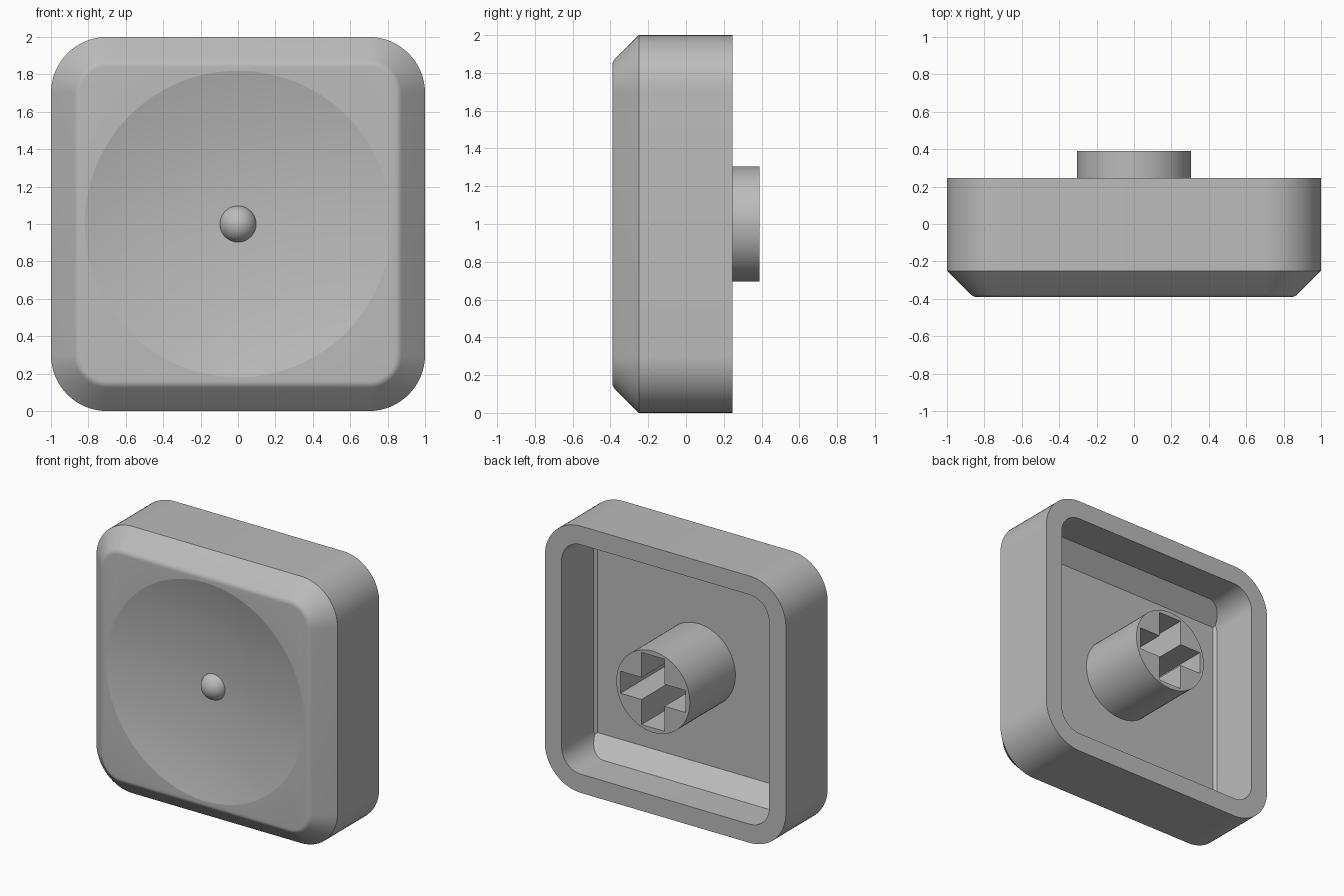
import bpy, bmesh
from math import sin, cos, radians, sqrt, pi
from mathutils import Vector

if "Cube" in bpy.data.objects:
    bpy.data.objects.remove(bpy.data.objects["Cube"])

MID = 1.0       # height of the centre
FRONT, BACK, FLOOR = -0.39, 0.245, -0.15
CORNER_STEPS = 16

grey = bpy.data.materials.new("plain grey")
grey.use_nodes = True
colour = (0.5, 0.5, 0.5, 1)
grey.diffuse_color = colour
grey.node_tree.nodes["Principled BSDF"].inputs["Base Color"].default_value = colour


def outline(half, radius):
    """Rounded square in x and z; radius equal to half gives a circle."""
    pts = []
    for quarter, (sx, sz) in enumerate([(1, 1), (-1, 1), (-1, -1), (1, -1)]):
        full_round = half - radius < 1e-6
        for i in range(CORNER_STEPS + (0 if full_round else 1)):
            a = (quarter + i / CORNER_STEPS) * pi / 2
            pts.append((sx * (half - radius) + radius * cos(a),
                        sz * (half - radius) + radius * sin(a)))
    return pts


def finish(bm, name):
    bmesh.ops.recalc_face_normals(bm, faces=bm.faces)
    mesh = bpy.data.meshes.new(name)
    bm.to_mesh(mesh)
    bm.free()
    mesh.materials.append(grey)
    ob = bpy.data.objects.new(name, mesh)
    bpy.context.collection.objects.link(ob)
    return ob


def loft(rings):
    """Closed solid through (half width, corner radius, y) rings."""
    bm = bmesh.new()
    loops = [[bm.verts.new((x, y, z + MID)) for x, z in outline(h, r)]
             for h, r, y in rings]
    for a, b in zip(loops, loops[1:]):
        for i in range(len(a)):
            j = (i + 1) % len(a)
            bm.faces.new((a[i], a[j], b[j], b[i]))
    bm.faces.new(loops[0])
    bm.faces.new(loops[-1])
    return bm


def box(name, size, centre):
    bm = bmesh.new()
    bmesh.ops.create_cube(bm, size=1)
    for v in bm.verts:
        v.co = Vector(centre) + v.co * Vector(size)
    return finish(bm, name)


def cut(ob, cutters):
    for c in cutters:
        mod = ob.modifiers.new("cut", 'BOOLEAN')
        mod.operation, mod.solver, mod.object = 'DIFFERENCE', 'EXACT', c
        c.hide_render = True
    deps = bpy.context.evaluated_depsgraph_get()
    result = bpy.data.meshes.new_from_object(ob.evaluated_get(deps))
    ob.modifiers.clear()
    ob.data = result
    for c in cutters:
        bpy.data.objects.remove(c)


def smooth(ob):
    bpy.ops.object.select_all(action='DESELECT')
    ob.select_set(True)
    bpy.context.view_layer.objects.active = ob
    bpy.ops.object.shade_smooth_by_angle(angle=radians(12))


# Cap: rounded square block with a chamfered, softened front edge
fillet, bevel = 0.05, 0.14
inner = 1 - bevel - fillet * sin(radians(22.5)) / cos(radians(22.5))
rings = [(1, 0.3, BACK), (1, 0.3, FRONT + bevel)]
for i in range(6):
    t = radians(45 + 9 * i)
    half = inner + fillet * cos(t)
    rings.append((half, half - 0.7, FRONT + fillet - fillet * sin(t)))
cap = finish(loft(rings), "cap")

# Hollow back, with wide slopes above and below and narrow ones at the sides
bm = loft([(0.86, 0.16, BACK + 0.1), (0.86, 0.16, FLOOR)])
for axis, width in (("z", 0.125), ("x", 0.02)):
    for side in (-1, 1):
        normal = Vector((0, -1, 0))
        setattr(normal, axis, side)
        point = Vector((0, FLOOR, MID))
        setattr(point, axis, getattr(point, axis) + side * (0.86 - width))
        res = bmesh.ops.bisect_plane(bm, geom=bm.verts[:] + bm.edges[:] + bm.faces[:],
                                     plane_co=point, plane_no=normal, clear_outer=True)
        rim = [g for g in res["geom_cut"] if isinstance(g, bmesh.types.BMEdge)]
        bmesh.ops.holes_fill(bm, edges=rim)
hollow = finish(bm, "hollow_cutter")

# Shallow round dish in the front
dish_r, depth = 0.82, 0.1
ball = (dish_r ** 2 + depth ** 2) / (2 * depth)
rings = []
for i in range(1, 25):
    r = 0.04 * i
    rings.append((r, r, FRONT + depth - ball + sqrt(ball ** 2 - r ** 2)))
rings.append((rings[-1][0], rings[-1][0], FRONT - 0.3))
dish = finish(loft(rings), "dish_cutter")
cut(cap, [hollow, dish])

# Small round bump in the middle of the dish
bm = bmesh.new()
bmesh.ops.create_uvsphere(bm, u_segments=40, v_segments=24, radius=0.1)
bmesh.ops.translate(bm, verts=bm.verts, vec=(0, -0.267, MID))
bump = finish(bm, "bump")

# Round stem with a cross-shaped socket
stem = finish(loft([(0.305, 0.305, 0.39), (0.305, 0.305, FLOOR - 0.02)]), "stem")
reach = 0.6
socket_y = FLOOR + reach / 2
cut(stem, [box("upright_cutter", (0.19, reach, 0.54), (0, socket_y, MID)),
           box("level_cutter", (0.54, reach, 0.165), (0, socket_y, MID))])

for part in (cap, bump, stem):
    smooth(part)
